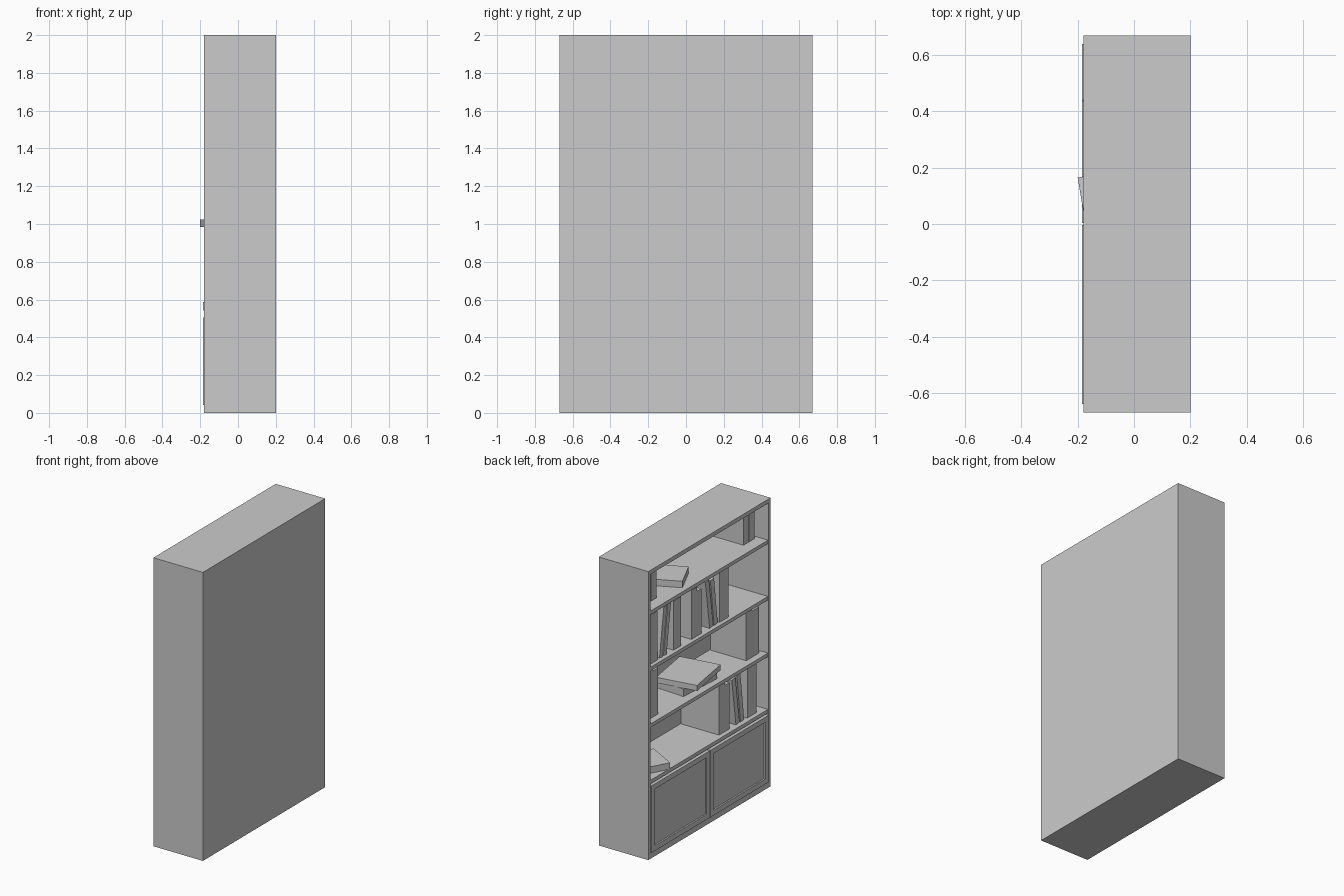
import bpy, bmesh, math
from mathutils import Matrix, Vector

cube = bpy.data.objects.get("Cube")
if cube:
    bpy.data.objects.remove(cube, do_unlink=True)

grey = bpy.data.materials.new("plain_grey")
grey.use_nodes = True
grey.diffuse_color = (0.6, 0.6, 0.6, 1)
bsdf = next(n for n in grey.node_tree.nodes if n.type == 'BSDF_PRINCIPLED')
bsdf.inputs["Base Color"].default_value = (0.6, 0.6, 0.6, 1)
bsdf.inputs["Roughness"].default_value = 0.8


def box(name, lo, hi, place=None, panel=None):
    """Box between two corners; place moves it, panel=(margin, depth) recesses its -x face."""
    lo, hi = Vector(lo), Vector(hi)
    bm = bmesh.new()
    bmesh.ops.create_cube(bm, size=1)
    for v in bm.verts:
        v.co = (lo + hi) / 2 + v.co * (hi - lo)
    if panel:
        face = min(bm.faces, key=lambda f: f.calc_center_median().x)
        bmesh.ops.inset_region(bm, faces=[face], thickness=panel[0])
        bmesh.ops.inset_region(bm, faces=[face], thickness=0.001, depth=-panel[1])
    if place:
        bm.transform(place)
    bmesh.ops.recalc_face_normals(bm, faces=bm.faces)
    mesh = bpy.data.meshes.new(name)
    bm.to_mesh(mesh)
    bm.free()
    mesh.materials.append(grey)
    obj = bpy.data.objects.new(name, mesh)
    bpy.context.collection.objects.link(obj)
    return obj


FRONT, BACK, WALL = -0.18, 0.2, 0.15
HALF, INNER = 0.67, 0.645

# Carcass
box("back_panel", (WALL, -INNER, 0.025), (BACK, INNER, 1.972))
box("top_board", (FRONT, -INNER, 1.972), (BACK, INNER, 2))
box("bottom_board", (FRONT, -INNER, 0), (BACK, INNER, 0.038))
for side, name in ((1, "left"), (-1, "right")):
    a, b = sorted((side * INNER, side * HALF))
    box(f"{name}_end_panel", (FRONT, a, 0), (BACK, b, 2))

# Shelves, from bottom to top
shelves = (0.542, 0.932, 1.325, 1.715)
for i, z in enumerate(shelves):
    box(f"shelf_{i + 1}", (FRONT + 0.003, -INNER, z - 0.025), (WALL, INNER, z))

# Cupboard doors with recessed panels
for side, name in ((1, "left"), (-1, "right")):
    a, b = sorted((side * 0.003, side * 0.64))
    box(f"{name}_door", (-0.185, a, 0.041), (-0.16, b, 0.505), panel=(0.05, 0.01))


def standing_books(shelf, front, books):
    """Each book: y of its +y edge, width, height, lean in degrees towards -y."""
    z = shelves[shelf]
    for i, (y, width, height, lean) in enumerate(books):
        pivot = Vector((0, y - width if lean > 0 else y, z))
        place = (Matrix.Translation(pivot)
                 @ Matrix.Rotation(math.radians(lean), 4, 'X')
                 @ Matrix.Translation(-pivot))
        box(f"book_{shelf + 1}_{i + 1}", (front, y - width, z),
            (WALL - 0.005, y, z + height), place)


def lying_book(name, corner, size, angle):
    """Flat book from its front +y or -y corner, turned about that corner."""
    place = Matrix.Translation(corner) @ Matrix.Rotation(math.radians(angle), 4, 'Z')
    lo = [min(0, s) for s in size]
    hi = [max(0, s) for s in size]
    box(name, lo, hi, place)


# Upright books on each shelf
standing_books(0, -0.145, [
    (-0.155, 0.065, 0.34, 0), (-0.222, 0.05, 0.32, 0),
    (-0.34, 0.04, 0.33, -8), (-0.39, 0.04, 0.34, -7), (-0.465, 0.1, 0.345, 0)])
standing_books(1, -0.13, [
    (0.643, 0.05, 0.31, 0), (0.592, 0.045, 0.33, 0), (0.545, 0.055, 0.32, 0),
    (-0.474, 0.065, 0.34, 0), (-0.54, 0.075, 0.32, 0)])
standing_books(2, -0.15, [
    (0.643, 0.055, 0.34, 0), (0.587, 0.06, 0.34, 0),
    (0.505, 0.035, 0.34, 8), (0.462, 0.035, 0.35, 8),
    (0.35, 0.08, 0.34, 0), (0.155, 0.06, 0.34, 0), (0.094, 0.05, 0.31, 0),
    (-0.045, 0.04, 0.34, -8), (-0.093, 0.04, 0.33, -7), (-0.155, 0.095, 0.345, 0)])
standing_books(3, -0.095, [
    (0.643, 0.06, 0.2, 0), (0.582, 0.06, 0.21, 0), (0.52, 0.06, 0.2, 0),
    (-0.495, 0.055, 0.22, 0), (-0.552, 0.065, 0.21, 0)])

# Books lying flat
lying_book("flat_book_low_shelf", (-0.184, 0.436, shelves[0]), (0.235, 0.215, 0.045), -29)
lying_book("flat_book_stack_bottom", (-0.113, 0.19, shelves[1]), (0.24, -0.34, 0.053), -3.5)
lying_book("flat_book_stack_top", (-0.2, 0.165, shelves[1] + 0.053), (0.285, -0.345, 0.038), 9.5)
lying_book("flat_book_top_shelf", (-0.143, 0.243, shelves[3]), (0.23, -0.222, 0.045), 25)
